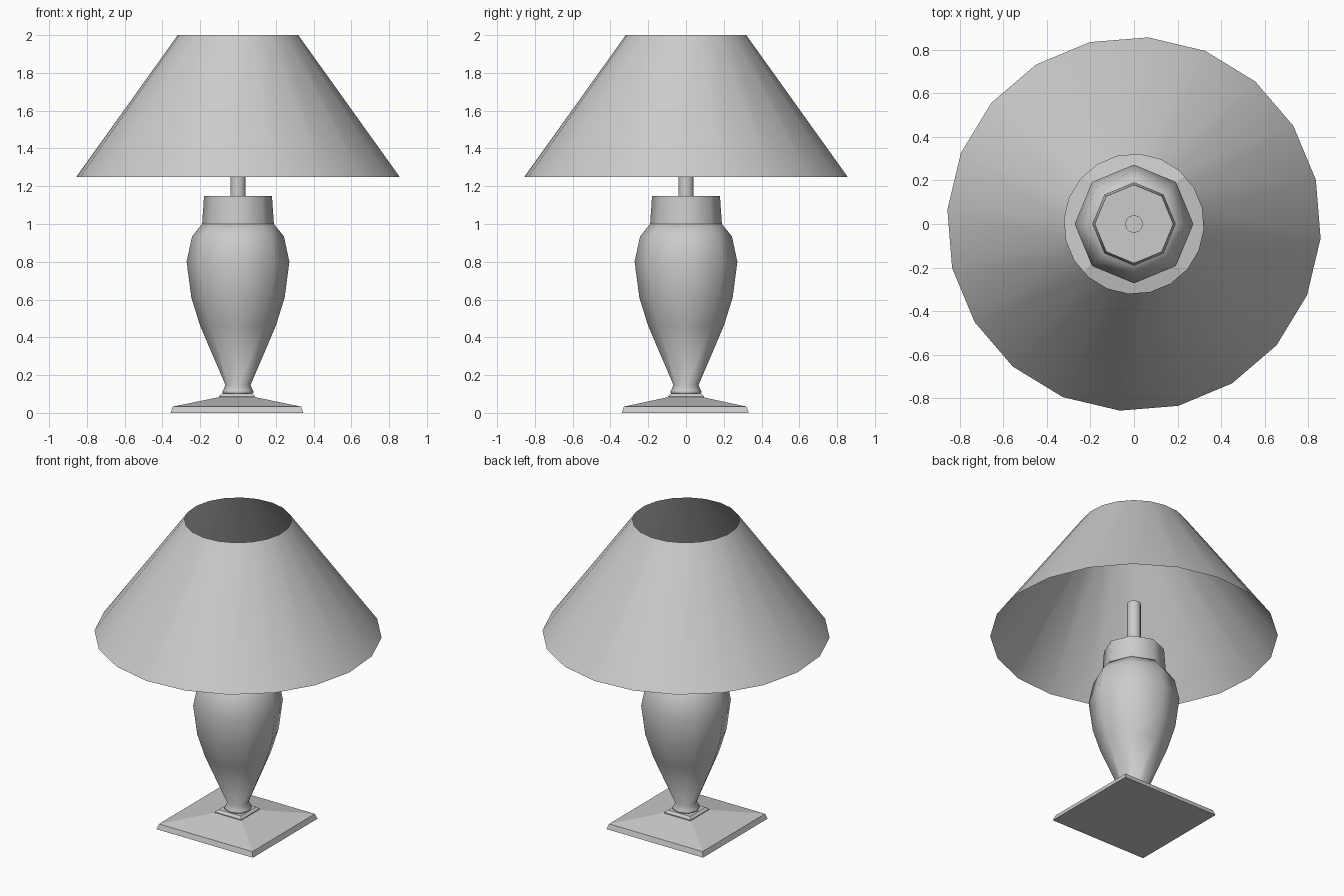
import bpy, bmesh
from math import sin, cos, pi, radians, sqrt

cube = bpy.data.objects.get("Cube")
if cube:
    bpy.data.objects.remove(cube, do_unlink=True)

grey = bpy.data.materials.new("plain grey")
grey.use_nodes = True
colour = (0.6, 0.6, 0.6, 1)
grey.diffuse_color = colour
grey.node_tree.nodes["Principled BSDF"].inputs["Base Color"].default_value = colour


def stack(name, profile, sides, phase=0.0, capped=True, smooth=None, centre=(0, 0), stretch=(1, 1)):
    """Join rings of (radius, height) into one part, optionally closed at both ends."""
    bm = bmesh.new()
    rings = []
    for r, z in profile:
        ring = []
        for i in range(sides):
            a = radians(phase) + 2 * pi * i / sides
            ring.append(bm.verts.new((centre[0] + r * stretch[0] * cos(a),
                                      centre[1] + r * stretch[1] * sin(a), z)))
        rings.append(ring)
    for low, high in zip(rings, rings[1:]):
        for i in range(sides):
            j = (i + 1) % sides
            bm.faces.new((low[i], low[j], high[j], high[i]))
    if capped:
        bm.faces.new(rings[0][::-1])
        bm.faces.new(rings[-1])
    mesh = bpy.data.meshes.new(name)
    bm.to_mesh(mesh)
    bm.free()
    mesh.materials.append(grey)
    obj = bpy.data.objects.new(name, mesh)
    bpy.context.collection.objects.link(obj)
    if smooth:
        bpy.ops.object.select_all(action='DESELECT')
        obj.select_set(True)
        bpy.context.view_layer.objects.active = obj
        bpy.ops.object.shade_smooth_by_angle(angle=radians(smooth))
    return obj


def square(profile):
    """Turn half widths into corner radii."""
    return [(w * sqrt(2), z) for w, z in profile]


# Square foot with bevelled rim and shallow pyramid top
stack("base", square([(0.343, 0), (0.332, 0.033), (0.095, 0.083)]), 4, phase=45,
      centre=(-0.005, -0.004), stretch=(1.025, 0.98))
stack("base_plinth", square([(0.095, 0.08), (0.095, 0.088), (0.08, 0.102)]), 4, phase=45,
      centre=(-0.005, 0))

# Eight-sided vase body
stack("body", [(0.075, 0.1), (0.083, 0.108), (0.08, 0.118), (0.066, 0.147), (0.2, 0.46),
               (0.247, 0.61), (0.272, 0.8), (0.243, 0.935), (0.19, 1.0)], 8, smooth=60)

# Collar and lamp stem
stack("collar", [(0.19, 1.0), (0.18, 1.147)], 8, smooth=60)
stack("stem", [(0.041, 1.147), (0.041, 1.47)], 12, smooth=40)

# Open conical shade
stack("shade", [(0.858, 1.25), (0.32, 2.0)], 20, phase=-4.4, capped=False, smooth=40)
